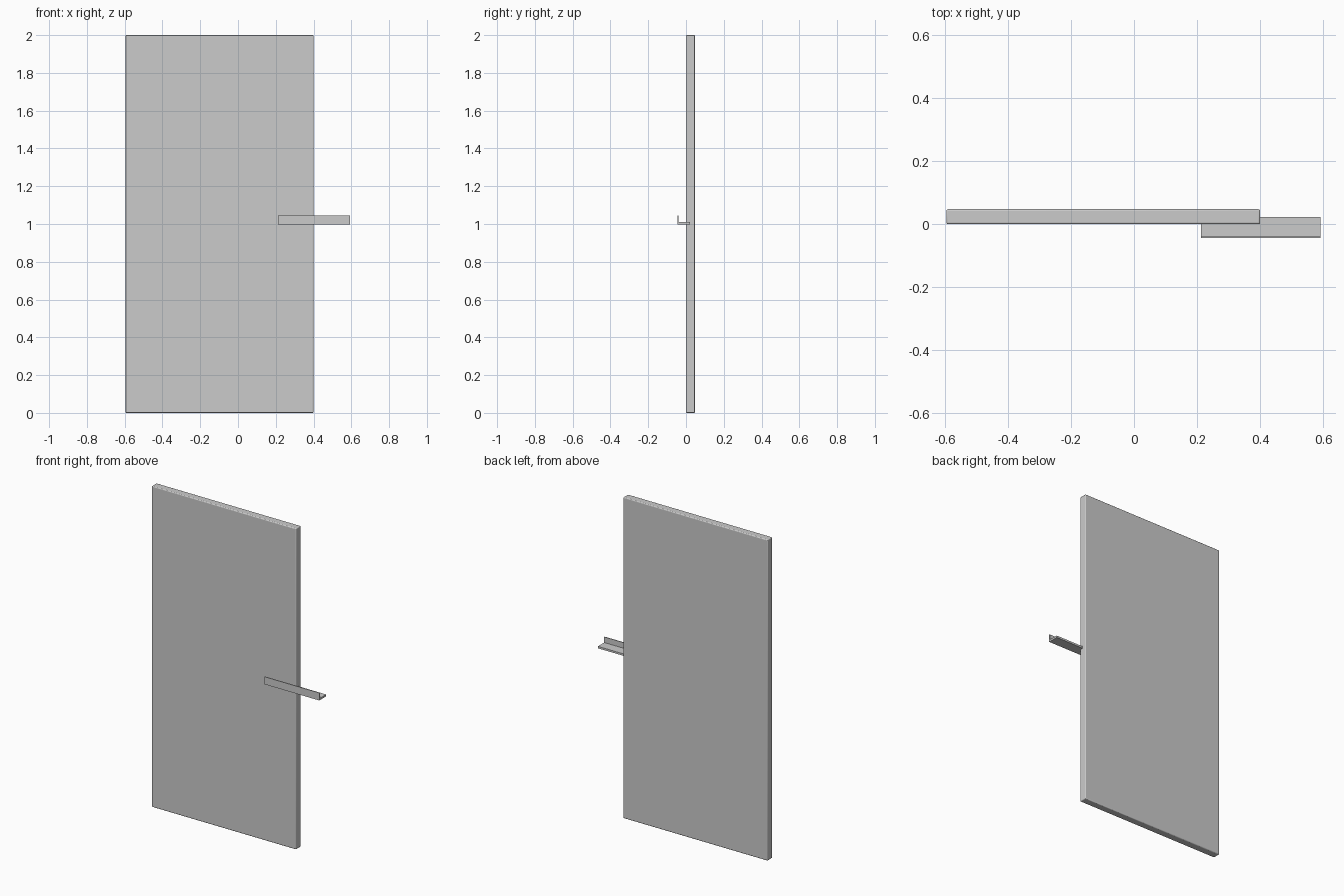
import bpy
import bmesh

cube = bpy.data.objects.get("Cube")
if cube:
    bpy.data.objects.remove(cube, do_unlink=True)


def flat_material(name, color):
    mat = bpy.data.materials.new(name)
    mat.use_nodes = True
    mat.diffuse_color = color
    mat.node_tree.nodes["Principled BSDF"].inputs["Base Color"].default_value = color
    return mat


def extrude_profile(name, profile, x0, x1, mat):
    """Sweep a closed (y, z) profile along x."""
    bm = bmesh.new()
    face = bm.faces.new([bm.verts.new((x0, y, z)) for y, z in profile])
    swept = bmesh.ops.extrude_face_region(bm, geom=[face])["geom"]
    bmesh.ops.translate(bm, vec=(x1 - x0, 0, 0),
                        verts=[v for v in swept if isinstance(v, bmesh.types.BMVert)])
    bmesh.ops.recalc_face_normals(bm, faces=bm.faces)
    mesh = bpy.data.meshes.new(name)
    bm.to_mesh(mesh)
    bm.free()
    mesh.materials.append(mat)
    obj = bpy.data.objects.new(name, mesh)
    bpy.context.collection.objects.link(obj)
    return obj


grey = flat_material("light grey", (0.6, 0.6, 0.6, 1))

# Door leaf with softly rounded edges
back = 0.047
panel = extrude_profile("door_panel", [(0, 0), (back, 0), (back, 2), (0, 2)],
                        -0.595, 0.4, grey)
bevel = panel.modifiers.new("rounded_edges", "BEVEL")
bevel.width = 0.005
bevel.segments = 3
bpy.context.view_layer.objects.active = panel
panel.select_set(True)
bpy.ops.object.shade_smooth_by_angle()

# Angle-section handle: flat base with an upright front lip
front, lip, rear = -0.045, -0.04, 0.022
bottom, shelf, top = 0.998, 1.01, 1.045
extrude_profile("handle_bracket",
                [(front, bottom), (rear, bottom), (rear, shelf),
                 (lip, shelf), (lip, top), (front, top)],
                0.213, 0.592, grey)
